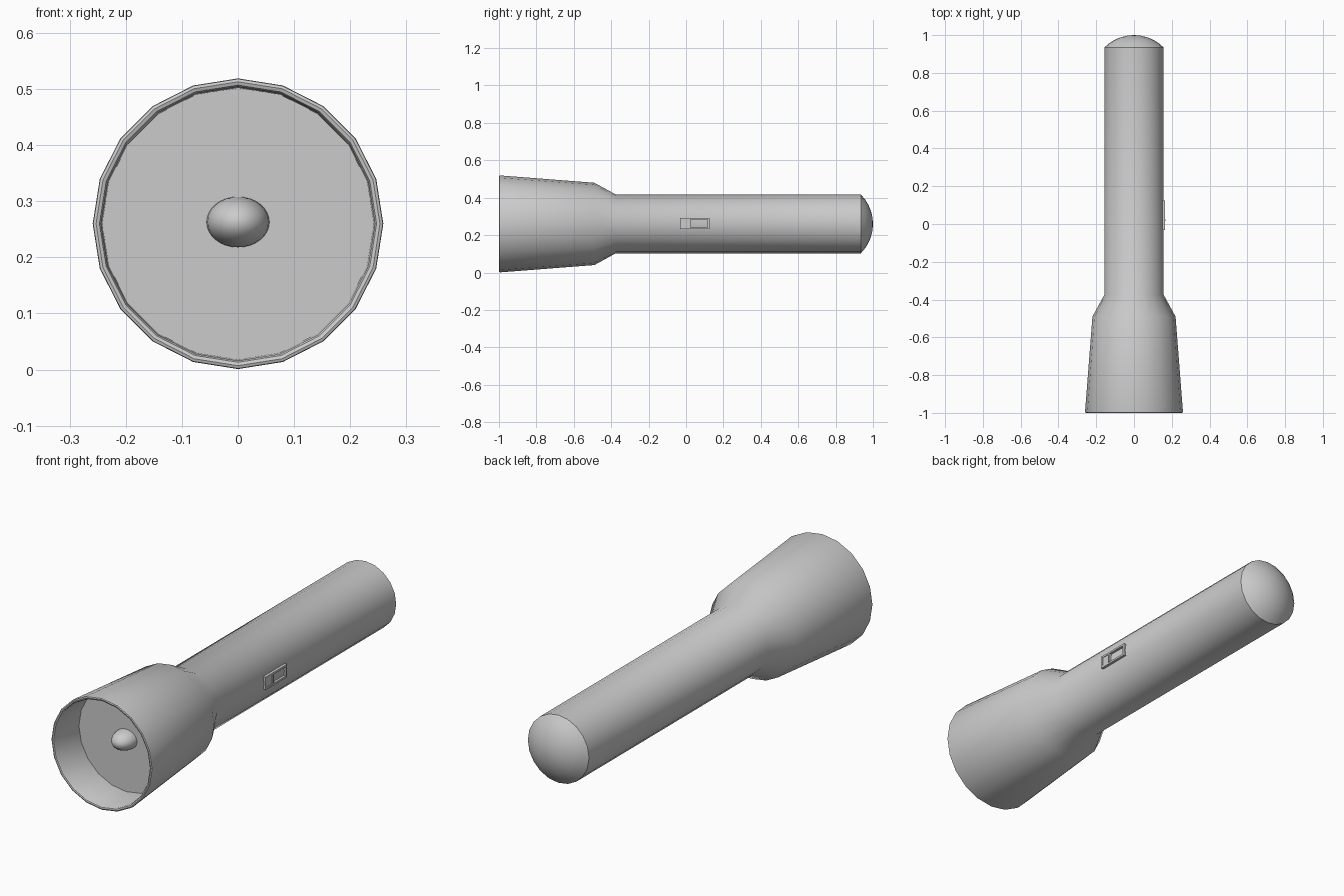
import bpy, bmesh, math
from mathutils import Matrix

if "Cube" in bpy.data.objects:
    bpy.data.objects.remove(bpy.data.objects["Cube"])

SIDES = 20
ZC = 0.26  # height of the torch axis


def finish(name, bm, angle=30):
    bmesh.ops.recalc_face_normals(bm, faces=bm.faces)
    me = bpy.data.meshes.new(name)
    bm.to_mesh(me)
    bm.free()
    ob = bpy.data.objects.new(name, me)
    bpy.context.collection.objects.link(ob)
    bpy.ops.object.select_all(action='DESELECT')
    ob.select_set(True)
    bpy.context.view_layer.objects.active = ob
    bpy.ops.object.shade_smooth_by_angle(angle=math.radians(angle))
    return ob


def lathe(name, profile):
    """Revolve (y, radius) points about the torch axis."""
    bm = bmesh.new()
    rings = []
    for y, r in profile:
        if r == 0:
            rings.append([bm.verts.new((0, y, ZC))] * SIDES)
        else:
            rings.append([bm.verts.new((r * math.cos(2 * math.pi * i / SIDES), y,
                                        ZC + r * math.sin(2 * math.pi * i / SIDES)))
                          for i in range(SIDES)])
    for a, b in zip(rings, rings[1:]):
        for i in range(SIDES):
            j = (i + 1) % SIDES
            bm.faces.new(dict.fromkeys((a[i], a[j], b[j], b[i])))
    return finish(name, bm)


def boxes(name, spans):
    """Boxes given as (x0, x1, y0, y1, z0, z1)."""
    bm = bmesh.new()
    for x0, x1, y0, y1, z0, z1 in spans:
        m = (Matrix.Translation(((x0 + x1) / 2, (y0 + y1) / 2, (z0 + z1) / 2))
             @ Matrix.Diagonal((x1 - x0, y1 - y0, z1 - z0, 1)))
        bmesh.ops.create_cube(bm, size=1, matrix=m)
    return finish(name, bm)


# Torch casing: domed tail, handle, flared head, rounded lip, reflector cup
R = 0.222
a_max = math.asin(0.157 / R)
dome = [(1 - R + R * math.cos(a_max * k / 5), R * math.sin(a_max * k / 5))
        for k in range(1, 6)]
lathe("torch_casing", [(1, 0)] + dome + [
    (-0.375, 0.157), (-0.49, 0.22), (-0.992, 0.259), (-0.998, 0.258),
    (-1, 0.253), (-0.998, 0.247), (-0.992, 0.244), (-0.82, 0.242), (-0.82, 0)])

# Bulb, half sunk into the reflector floor
bm = bmesh.new()
bmesh.ops.create_uvsphere(bm, u_segments=24, v_segments=16, radius=1,
                          matrix=Matrix.Translation((0, -0.82, 0.263))
                          @ Matrix.Diagonal((0.056, 0.075, 0.045, 1)))
finish("bulb", bm, 60)

# Switch frame on the right side
x0, x1, y0, y1, z0, z1, t = 0.14, 0.165, -0.033, 0.125, 0.232, 0.292, 0.009
boxes("switch_frame", [
    (x0, x1, y0, y1, z0, z0 + t), (x0, x1, y0, y1, z1 - t, z1),
    (x0, x1, y0, y0 + t, z0 + t, z1 - t), (x0, x1, y1 - t, y1, z0 + t, z1 - t)])

# Sliding button with a small grip ridge
boxes("switch_slider", [(x0, 0.162, y0 + t, 0.025, z0 + t, z1 - t),
                        (x0, 0.168, 0.017, 0.025, z0 + t, z1 - t)])
